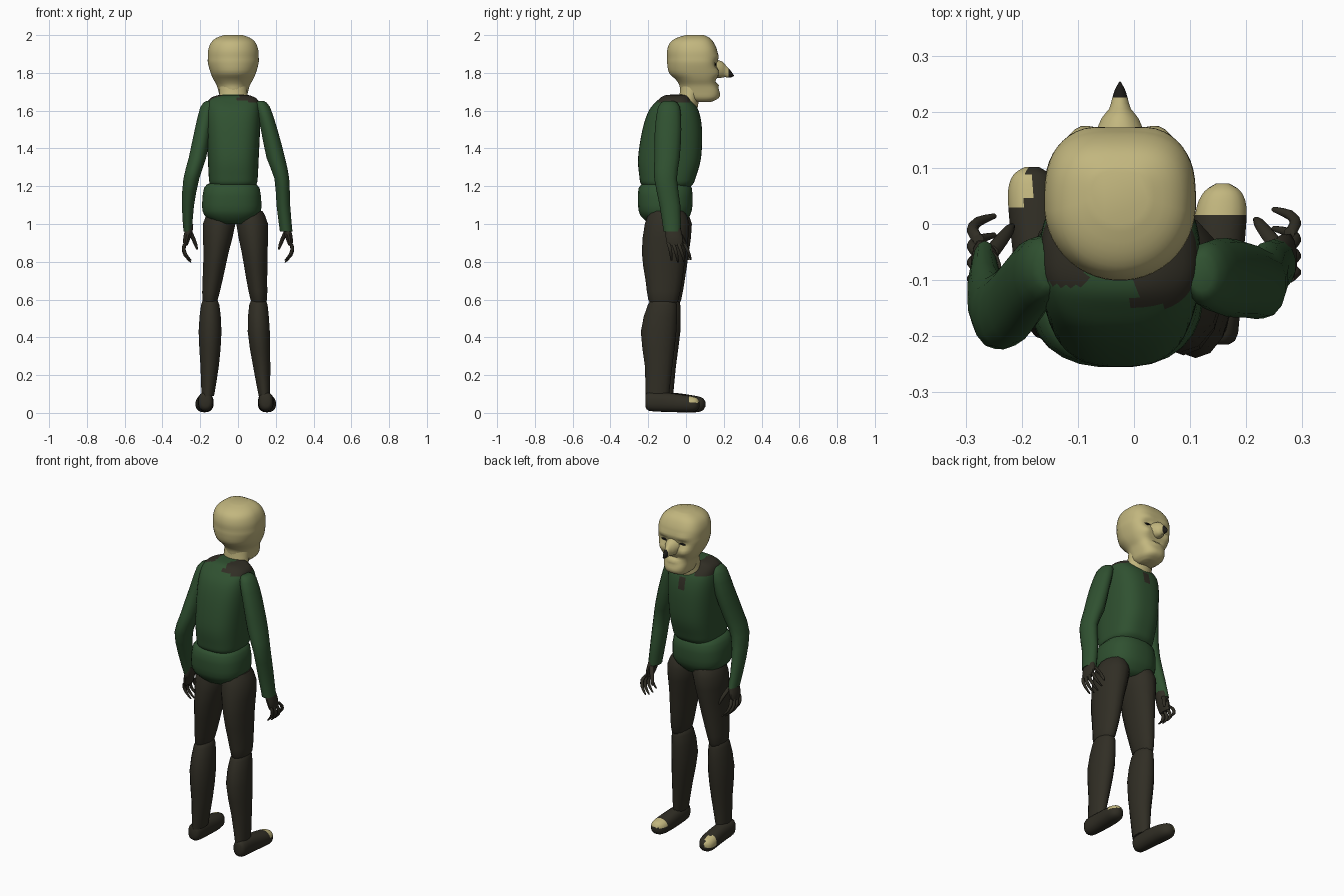
import bpy, bmesh, math
from mathutils import Vector


def material(name, rgb):
    m = bpy.data.materials.new(name)
    m.diffuse_color = (*rgb, 1)
    return m


SKIN = material("pale skin", (0.54, 0.47, 0.21))
GREEN = material("dark green cloth", (0.029, 0.082, 0.030))
DARK = material("dark brown cloth", (0.030, 0.027, 0.018))
BLACK = material("near black", (0.012, 0.011, 0.009))


def smooth_rows(rows, k):
    """Catmull-Rom interpolation of the section rows."""
    out = []
    for i in range(len(rows) - 1):
        a, b = rows[max(i - 1, 0)], rows[i]
        c, d = rows[i + 1], rows[min(i + 2, len(rows) - 1)]
        for s in range(k):
            t = s / k
            out.append([0.5 * (2 * q + (r - p) * t + (2 * p - 5 * q + 4 * r - u) * t * t
                               + (3 * q - p - 3 * r + u) * t ** 3)
                        for p, q, r, u in zip(a, b, c, d)])
    return out + [list(rows[-1])]


def power(v, e):
    return math.copysign(abs(v) ** e, v)


def loft(name, rows, mats, n=14, k=2, axis="z", ex=2.0, ex_front=None,
         shift=(0, 0, 0), rule=None, bumps=()):
    """Rows are (position on axis, centre a, centre b, radius a, radius b)."""
    bm = bmesh.new()
    rings = []
    for p, ca, cb, ra, rb in smooth_rows(rows, k):
        ring = []
        for i in range(n):
            t = 2 * math.pi * (i + 0.5) / n
            e = ex_front if ex_front and math.sin(t) > 0 else ex
            a = ca + ra * power(math.cos(t), 2 / e)
            b = cb + rb * power(math.sin(t), 2 / e)
            co = Vector((a, b, p) if axis == "z" else (a, p, b)) + Vector(shift)
            for bx, bz, rx, rz, amount in bumps:
                if co.y > 0.08:
                    co.y += amount * math.exp(-((co.x - bx) / rx) ** 2 - ((co.z - bz) / rz) ** 2)
            ring.append(bm.verts.new(co))
        rings.append(ring)
    for r, s in zip(rings, rings[1:]):
        for i in range(n):
            j = (i + 1) % n
            bm.faces.new((r[i], r[j], s[j], s[i]))
    bm.faces.new(rings[0])
    bm.faces.new(rings[-1])
    bmesh.ops.recalc_face_normals(bm, faces=bm.faces)
    for f in bm.faces:
        f.smooth = True
        if rule and rule(f.calc_center_median()):
            f.material_index = 1
    me = bpy.data.meshes.new(name)
    bm.to_mesh(me)
    bm.free()
    me.set_sharp_from_angle(angle=math.radians(50))
    for m in mats:
        me.materials.append(m)
    ob = bpy.data.objects.new(name, me)
    bpy.context.collection.objects.link(ob)
    return ob


CX = -0.025  # the body leans slightly off centre

# Head: squarer at the face, rounder at the back
head = [(1.645, .045, .04, .13), (1.665, .068, -.01, .168), (1.70, .078, -.03, .176),
        (1.735, .088, -.035, .165), (1.765, .105, -.055, .165), (1.80, .12, -.09, .17),
        (1.85, .134, -.10, .17), (1.88, .135, -.10, .167), (1.92, .133, -.10, .165),
        (1.96, .118, -.085, .147), (1.985, .09, -.05, .125), (2.0, .05, .0, .095)]
bumps = [(CX, 1.757, .05, .012, -.012), (CX, 1.735, .03, .012, .012), (CX, 1.68, .04, .02, .006)]
for s in (-1, 1):
    bumps += [(CX + s * .06, 1.845, .03, .02, -.016), (CX + s * .075, 1.80, .03, .025, .014),
              (CX + s * .06, 1.885, .05, .015, .010)]
loft("head", [(z, CX, (b + f) / 2, r, (f - b) / 2) for z, r, b, f in head],
     [SKIN], n=48, k=3, ex=2.0, ex_front=3.0, bumps=bumps)
loft("neck", [(1.60, CX, .0, .08, .06), (1.68, CX, .02, .075, .055), (1.76, CX, .04, .075, .07)],
     [SKIN], n=20)

# Nose with dark tip
loft("nose", [(.15, CX, 1.822, .05, .05), (.188, CX, 1.818, .034, .044),
              (.205, CX, 1.812, .02, .034), (.225, CX, 1.80, .014, .025),
              (.24, CX, 1.792, .009, .015), (.254, CX, 1.785, .001, .001)],
     [SKIN, BLACK], axis="y", rule=lambda c: c.y > .226)

# Eyes: thin dark slits
for side, s in (("left", -1), ("right", 1)):
    loft(side + "_eye", [(.154, CX + s * .058, 1.845, .021, .007),
                         (.160, CX + s * .058, 1.845, .015, .004)], [BLACK], axis="y", k=1)


# Jumper body with dark worn patches around the collar and chest
def patch(c):
    left = c.x < -.085 and c.y > -.11 and c.z > 1.615
    right = c.x > .0 and -.145 < c.y < .02 and c.z > 1.64
    chest = abs(c.x + .03) < .013 and c.y > 0 and 1.54 < c.z < 1.59
    return left or right or chest


loft("torso", [(1.195, CX, -.10, .11, .12), (1.215, CX, -.10, .125, .14),
               (1.25, CX, -.097, .13, .15), (1.35, CX, -.087, .135, .167),
               (1.5, CX, -.073, .142, .158), (1.6, CX, -.065, .143, .132),
               (1.655, CX, -.06, .132, .09), (1.68, CX, -.05, .09, .065),
               (1.685, CX, -.04, .04, .03)],
     [GREEN, DARK], n=44, k=4, ex=2.7, rule=patch)
loft("jumper_hem", [(1.0, CX - .008, -.105, .08, .09), (1.045, CX - .008, -.11, .145, .132),
                    (1.1, CX - .008, -.11, .158, .145), (1.19, CX - .008, -.11, .148, .142),
                    (1.215, CX - .008, -.11, .12, .115)], [GREEN], n=28, ex=2.5)

# Sleeves
loft("right_arm", [(1.65, .12, -.09, .02, .03), (1.62, .13, -.09, .04, .058),
                   (1.5, .165, -.095, .045, .07), (1.35, .20, -.10, .05, .067),
                   (1.24, .232, -.108, .04, .06), (1.1, .24, -.085, .037, .055),
                   (.96, .255, -.073, .034, .046)], [GREEN])
loft("left_arm", [(1.65, -.15, -.08, .02, .03), (1.62, -.16, -.08, .04, .058),
                  (1.5, -.185, -.10, .045, .07), (1.35, -.215, -.14, .047, .072),
                  (1.24, -.247, -.157, .043, .066), (1.1, -.265, -.12, .033, .052),
                  (.96, -.266, -.075, .023, .045)], [GREEN])

# Legs
loft("right_thigh", [(1.07, .07, -.10, .06, .09), (1.0, .075, -.10, .086, .118),
                     (.85, .088, -.117, .070, .117), (.7, .10, -.117, .056, .097),
                     (.6, .11, -.12, .045, .08), (.57, .11, -.12, .03, .06)], [DARK])
loft("left_thigh", [(1.07, -.095, -.09, .06, .09), (1.0, -.10, -.087, .088, .118),
                    (.85, -.116, -.10, .068, .115), (.7, -.135, -.10, .054, .093),
                    (.6, -.148, -.10, .042, .075), (.57, -.148, -.10, .03, .06)], [DARK])
loft("right_shin", [(.60, .11, -.12, .035, .06), (.57, .108, -.125, .05, .078),
                    (.43, .11, -.145, .06, .094), (.25, .125, -.145, .047, .073),
                    (.09, .14, -.152, .031, .062)], [DARK])
loft("left_shin", [(.60, -.148, -.10, .035, .06), (.57, -.147, -.105, .05, .075),
                   (.43, -.148, -.12, .062, .09), (.25, -.15, -.125, .05, .072),
                   (.09, -.16, -.13, .034, .062)], [DARK])

# Boots with bare patches at the toes
boot = [(-.215, 0, .065, .02, .03), (-.195, 0, .06, .038, .049), (-.1, 0, .056, .043, .051),
        (-.02, .004, .050, .047, .047), (.03, .008, .046, .045, .042), (.058, .010, .046, .033, .033),
        (.072, .010, .046, .012, .014)]
loft("right_boot", boot, [DARK, SKIN], k=3, n=18, axis="y", ex=2.3, shift=(.148, 0, 0),
     rule=lambda c: c.y > .022 and c.z > .055)
loft("left_boot", [(y, -x, z, a, b) for y, x, z, a, b in boot], [DARK, SKIN], k=3, n=18,
     axis="y", ex=2.3, shift=(-.172, .03, 0),
     rule=lambda c: c.x < -.188 and c.y > .02 and c.z > .045)

# Gloved hands: palm, four curled fingers and a thumb
for side, s, dy in (("right", 1, 0), ("left", -1, -.012)):
    def hand_part(name, rows, n):
        loft(side + "_" + name, [(z, s * x, y, a, b) for z, x, y, a, b in rows],
             [DARK], n=n, shift=(0, dy, 0))

    hand_part("palm", [(1.0, .256, -.07, .02, .034), (.96, .262, -.066, .022, .044),
                       (.92, .272, -.062, .019, .046), (.885, .278, -.058, .011, .040)], 12)
    for i in range(4):
        y, drop = -.094 + .026 * i, (.01, 0, 0, .012)[i]
        hand_part("finger_%d" % (i + 1),
                  [(.90, .277, y, .010, .011), (.865 + drop, .288, y + .008 + .003 * i, .010, .010),
                   (.83 + drop, .278, y + .014 + .006 * i, .009, .009),
                   (.797 + drop, .250, y + .018 + .008 * i, .005, .005)], 8)
    hand_part("thumb", [(.96, .255, -.04, .014, .014), (.925, .238, -.018, .013, .012),
                        (.89, .224, .0, .010, .010), (.865, .217, .008, .005, .005)], 8)
